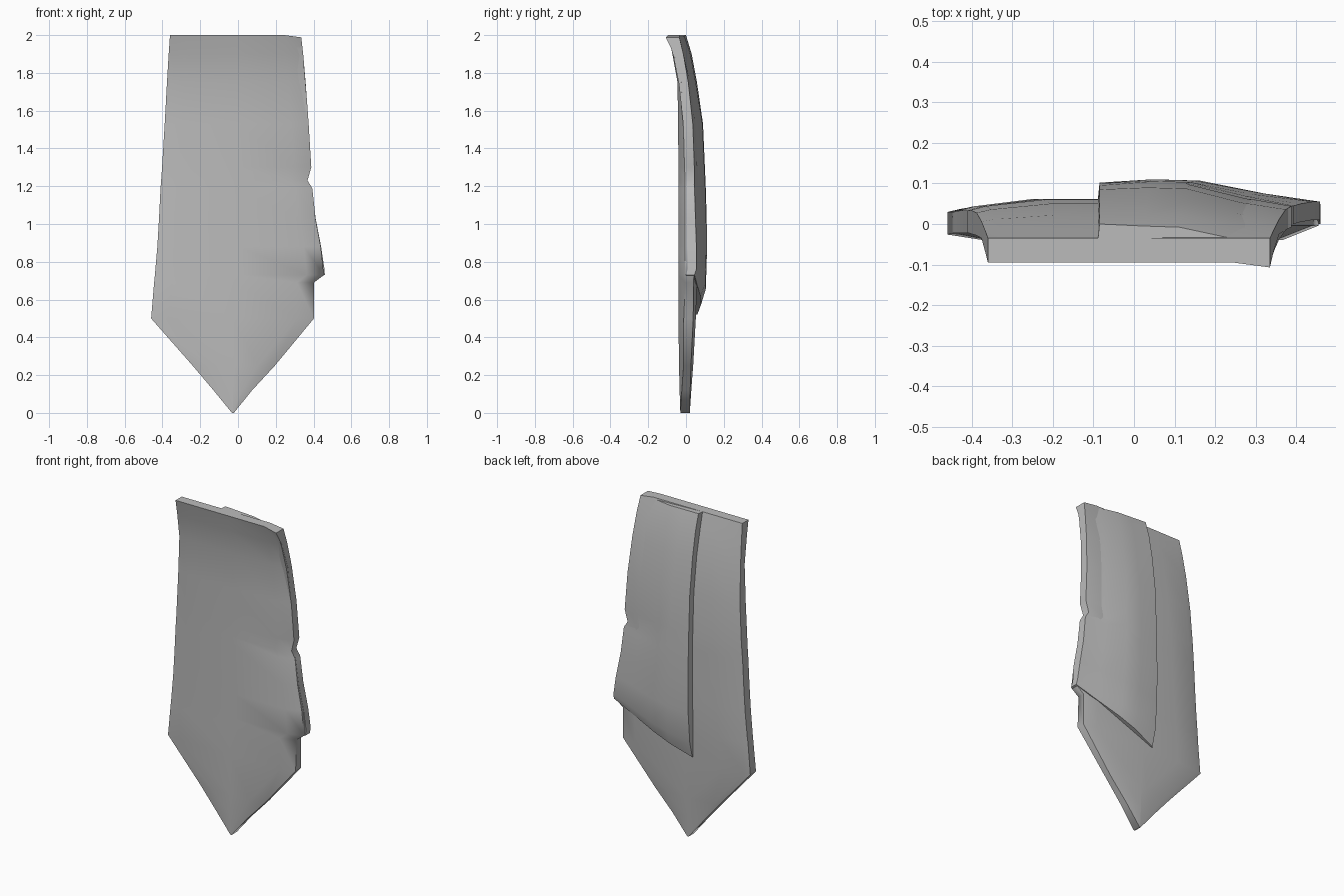
import bpy, bmesh, math

cube = bpy.data.objects.get("Cube")
if cube:
    bpy.data.objects.remove(cube)

# One plain cloth colour
cloth = bpy.data.materials.new("grey cloth")
cloth.use_nodes = True
colour = (0.5, 0.5, 0.5, 1)
cloth.diffuse_color = colour
cloth.node_tree.nodes["Principled BSDF"].inputs["Base Color"].default_value = colour


def loft(name, rings, angle):
    """Skin a list of closed rings and cap both ends."""
    bm = bmesh.new()
    rows = [[bm.verts.new(p) for p in ring] for ring in rings]
    n = len(rows[0])
    for a, b in zip(rows, rows[1:]):
        for i in range(n):
            j = (i + 1) % n
            bm.faces.new((a[i], a[j], b[j], b[i]))
    bm.faces.new(rows[0])
    bm.faces.new(rows[-1])
    bmesh.ops.recalc_face_normals(bm, faces=bm.faces)
    mesh = bpy.data.meshes.new(name)
    bm.to_mesh(mesh)
    bm.free()
    obj = bpy.data.objects.new(name, mesh)
    bpy.context.collection.objects.link(obj)
    mesh.materials.append(cloth)
    bpy.ops.object.select_all(action='DESELECT')
    obj.select_set(True)
    bpy.context.view_layer.objects.active = obj
    bpy.ops.object.shade_smooth_by_angle(angle=math.radians(angle))
    return obj


# Front panel rows: height, right x, left x, front y, back y, edge rounding
panel = [
    (2.00, -.36, .335, -.095, -.035, 0),
    (1.90, -.367, .345, -.072, -.010, .004),
    (1.75, -.376, .358, -.045, .022, .010),
    (1.53, -.388, .374, -.042, .050, .014),
    (1.30, -.402, .388, -.040, .060, .016),
    (1.23, -.407, .368, -.040, .062, .018),
    (1.19, -.410, .392, -.040, .062, .018),
    (1.03, -.418, .410, -.040, .062, .018),
    (0.88, -.427, .438, -.040, .062, .018),
    (0.73, -.440, .455, -.040, .060, .018),
    (0.69, -.444, .402, -.040, .058, .018),
    (0.50, -.460, .402, -.040, .052, .014),
    (0.25, -.240, .195, -.037, .038, .012),
    (0.12, -.130, .075, -.034, .028, .006),
    (0.00, -.032, -.022, -.030, .020, 0),
]


def panel_ring(z, x0, x1, yf, yb, r):
    w = x1 - x0
    top = -.012 if z == 2 else 0          # top corner on the folded side dips
    inset = min(.09, w * .25)
    return [(x0, yf + r, z), (x0 + inset, yf, z), (x0 + w / 2, yf, z),
            (x1 - inset, yf, z), (x1, yf + 2 * r + top, z + top),
            (x1, yb - r, z + top), (x1 - inset, yb, z), (x0 + w / 2, yb, z),
            (x0 + inset * 2, yb, z), (x0 + inset * .4, yb - r, z),
            (x0, yb - 1.6 * r, z)]


loft("front_panel", [panel_ring(*row) for row in panel], 60)

# Folded back flap rows: inner z, outer z, outer x, inner back y, crest y, outer y
flap = [
    (2.00, 1.988, .335, .000, -.005, -.052),
    (1.90, 1.89, .345, .030, .027, -.022),
    (1.75, 1.74, .358, .058, .055, .008),
    (1.53, 1.53, .374, .085, .090, .030),
    (1.30, 1.30, .388, .095, .100, .040),
    (1.20, 1.23, .368, .098, .104, .042),
    (1.14, 1.19, .393, .100, .106, .045),
    (0.98, 1.03, .411, .102, .110, .050),
    (0.80, 0.88, .440, .100, .110, .055),
    (0.62, 0.76, .458, .085, .105, .055),
    (0.52, 0.73, .460, .060, .080, .045),
]


def flap_ring(zi, zo, xo, yi, yc, yo):
    xi = -.085
    ring = []
    for u, y in ((0, yi), (.26, yc), (.47, yc - .003), (.75, yc * .4 + yo * .6), (1, yo)):
        ring.append((xi + (xo - xi) * u, y, zi + (zo - zi) * u))
    ring.append((xo, yo - .045, zo))
    ring.append(((xi + xo) / 2, yi - .055, (zi + zo) / 2))
    ring.append((xi - .005, yi - .05, zi))
    return ring


loft("back_flap", [flap_ring(*row) for row in flap], 60)
